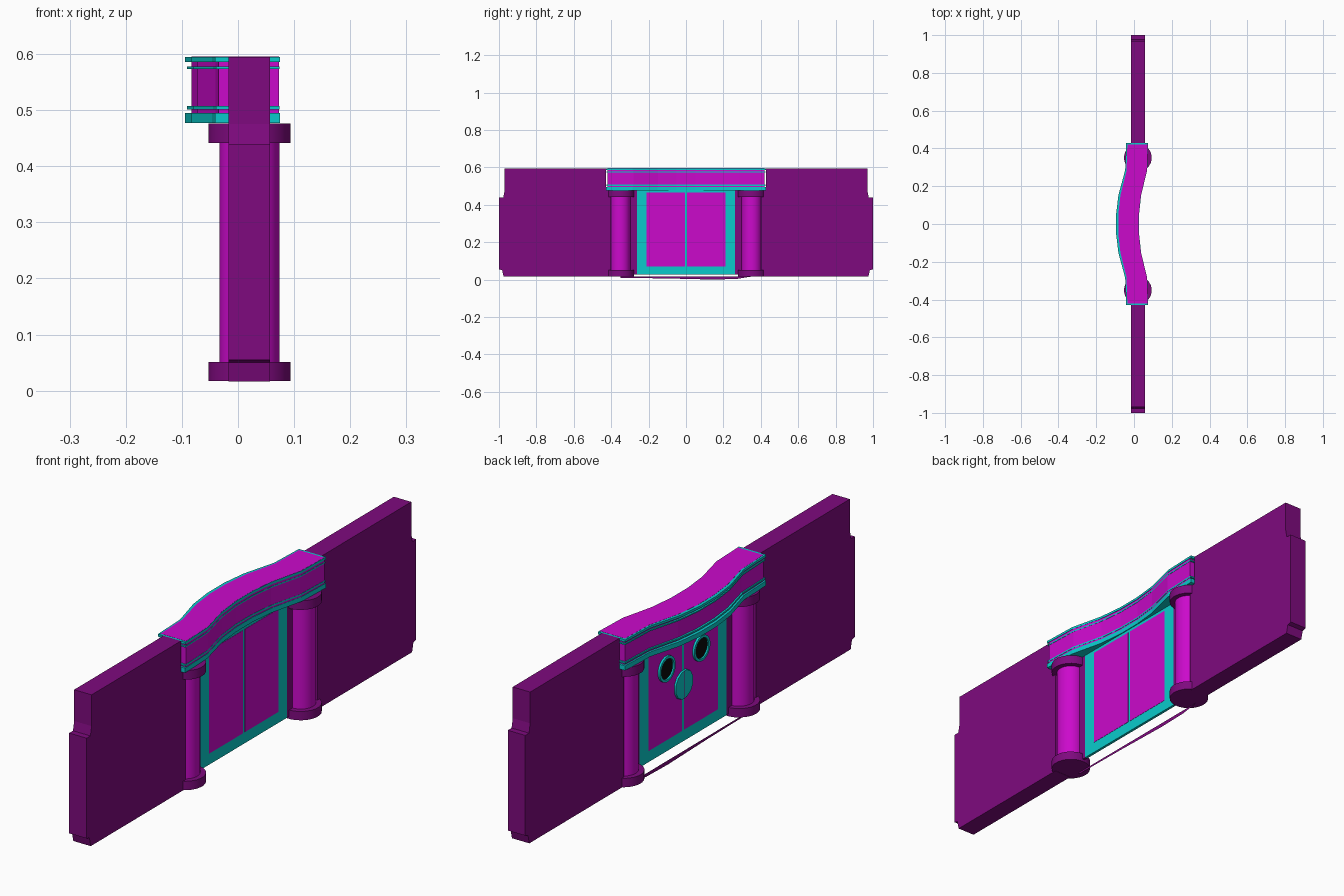
import bpy, bmesh, math
from mathutils import Matrix

if "Cube" in bpy.data.objects:
    bpy.data.objects.remove(bpy.data.objects["Cube"])


def material(name, rgb):
    m = bpy.data.materials.new(name)
    m.diffuse_color = (*rgb, 1)
    m.use_nodes = True
    m.node_tree.nodes["Principled BSDF"].inputs["Base Color"].default_value = m.diffuse_color
    return m


PURPLE = material("purple", (0.6, 0.003, 0.6))
DARK = material("dark_purple", (0.21, 0.003, 0.21))
TEAL = material("teal", (0.003, 0.6, 0.6))
BLACK = material("black", (0.003, 0.003, 0.003))


def finish(name, bm, mat, smooth=False):
    bmesh.ops.recalc_face_normals(bm, faces=bm.faces)
    me = bpy.data.meshes.new(name)
    bm.to_mesh(me)
    bm.free()
    ob = bpy.data.objects.new(name, me)
    bpy.context.collection.objects.link(ob)
    me.materials.append(mat)
    if smooth:
        bpy.ops.object.select_all(action='DESELECT')
        ob.select_set(True)
        bpy.context.view_layer.objects.active = ob
        bpy.ops.object.shade_smooth_by_angle(angle=math.radians(35))
    return ob


def prism(name, pts, step, mat):
    """Extrude a closed outline of 3D points along a step vector."""
    bm = bmesh.new()
    face = bm.faces.new([bm.verts.new(p) for p in pts])
    new = bmesh.ops.extrude_face_region(bm, geom=[face])["geom"]
    bmesh.ops.translate(bm, vec=step, verts=[v for v in new if isinstance(v, bmesh.types.BMVert)])
    # drop the starting face's duplicate orientation by recalculating normals
    return finish(name, bm, mat)


def box(name, x, y, z, mat):
    pts = [(x[0], y[0], z[0]), (x[0], y[1], z[0]), (x[0], y[1], z[1]), (x[0], y[0], z[1])]
    return prism(name, pts, (x[1] - x[0], 0, 0), mat)


def lathe(name, profile, matrix, sides, mat, closed=False):
    """Spin a (radius, height) profile around z, then place it."""
    bm = bmesh.new()
    rings = [[bm.verts.new((r * math.cos(a), r * math.sin(a), h))
              for a in (2 * math.pi * (i + .5) / sides for i in range(sides))] for r, h in profile]
    pairs = list(zip(rings, rings[1:])) + ([(rings[-1], rings[0])] if closed else [])
    for lo, hi in pairs:
        for i in range(sides):
            j = (i + 1) % sides
            bm.faces.new((lo[i], lo[j], hi[j], hi[i]))
    if not closed:
        bm.faces.new(rings[0])
        bm.faces.new(rings[-1])
    bm.transform(matrix)
    return finish(name, bm, mat, True)


SIDES = (("left", -1), ("right", 1))

# Wall panels with notched outer ends
WALL = [(.40, .016), (.40, .476), (.428, .476), (.428, .595), (.97, .595), (.97, .475),
        (.977, .44), (1, .44), (1, .055), (.983, .05), (.975, .016)]
for side, s in SIDES:
    prism("wall_" + side, [(-.017, s * y, z) for y, z in WALL], (.074, 0, 0), DARK)
    # narrow infill between column and door frame
    box("wall_infill_" + side, (.014, .023), sorted((s * .262, s * .31)), (.027, .478), DARK)

# Columns: bright shaft, dark base and capital
for side, s in SIDES:
    place = Matrix.Translation((.0205, s * .351, 0))
    lathe("column_shaft_" + side, [(.0535, .045), (.0535, .445)], place, 24, PURPLE)
    lathe("column_base_" + side, [(.0735, .017), (.0735, .051)], place, 24, DARK)
    lathe("column_capital_" + side, [(.0735, .441), (.0735, .476)], place, 24, DARK)

# Door frame and two door leaves
box("door_frame", (.013, .0235), (-.263, .263), (.027, .48), TEAL)
for side, s in SIDES:
    box("door_leaf_" + side, (.012, .0245), sorted((s * .006, s * .21)), (.07, .465), PURPLE)

# Curved canopy: stacked slabs following the same bowed line
BOW = [(.42, 0), (.28, -.005), (.15, -.037), (.05, -.048)]
LINE = [(-y, d) for y, d in BOW] + [(y, d) for y, d in reversed(BOW)]


def slab(name, out, z0, z1, mat):
    k = 1 + out / .42 * .7                      # trims also overhang the two ends
    pts = [(-.035 + d - out * (.5 - d * 10), y * k, z0) for y, d in LINE]
    pts += [(.073 + out * .15 + d, y * k, z0) for y, d in reversed(LINE)]
    prism(name, pts, (0, 0, z1 - z0), mat)


slab("canopy_body", 0, .48, .5955, PURPLE)
slab("canopy_trim_bottom", .012, .477, .495, TEAL)
slab("canopy_trim_lower", .008, .501, .507, TEAL)
slab("canopy_trim_upper", .008, .573, .578, TEAL)
slab("canopy_trim_top", .012, .586, .595, TEAL)

# Round windows and handle plate on the bowed side of the door
to_back = Matrix.Rotation(-math.pi / 2, 4, 'Y')
for side, s in SIDES:
    place = Matrix.Translation((.012, s * .105, .347)) @ to_back
    lathe("window_ring_" + side, [(.049, 0), (.049, .008), (.039, .008), (.039, 0)], place, 20, TEAL, True)
    lathe("window_glass_" + side, [(.04, 0), (.04, .002)], place, 20, BLACK)
lathe("handle_plate", [(.056, 0), (.054, .006)],
      Matrix.Translation((.012, 0, .247)) @ to_back, 12, TEAL)
box("handle_split", (.0055, .007), (-.0015, .0015), (.194, .300), DARK)

# Thin flat sill strip below the doors
bm = bmesh.new()
SILL = [(-.35, .016), (.35, .016), (.27, .003), (.14, 0), (-.1, .006), (-.35, .009)]
bm.faces.new([bm.verts.new((-.02, y, z)) for y, z in SILL])
finish("sill_strip", bm, DARK)
